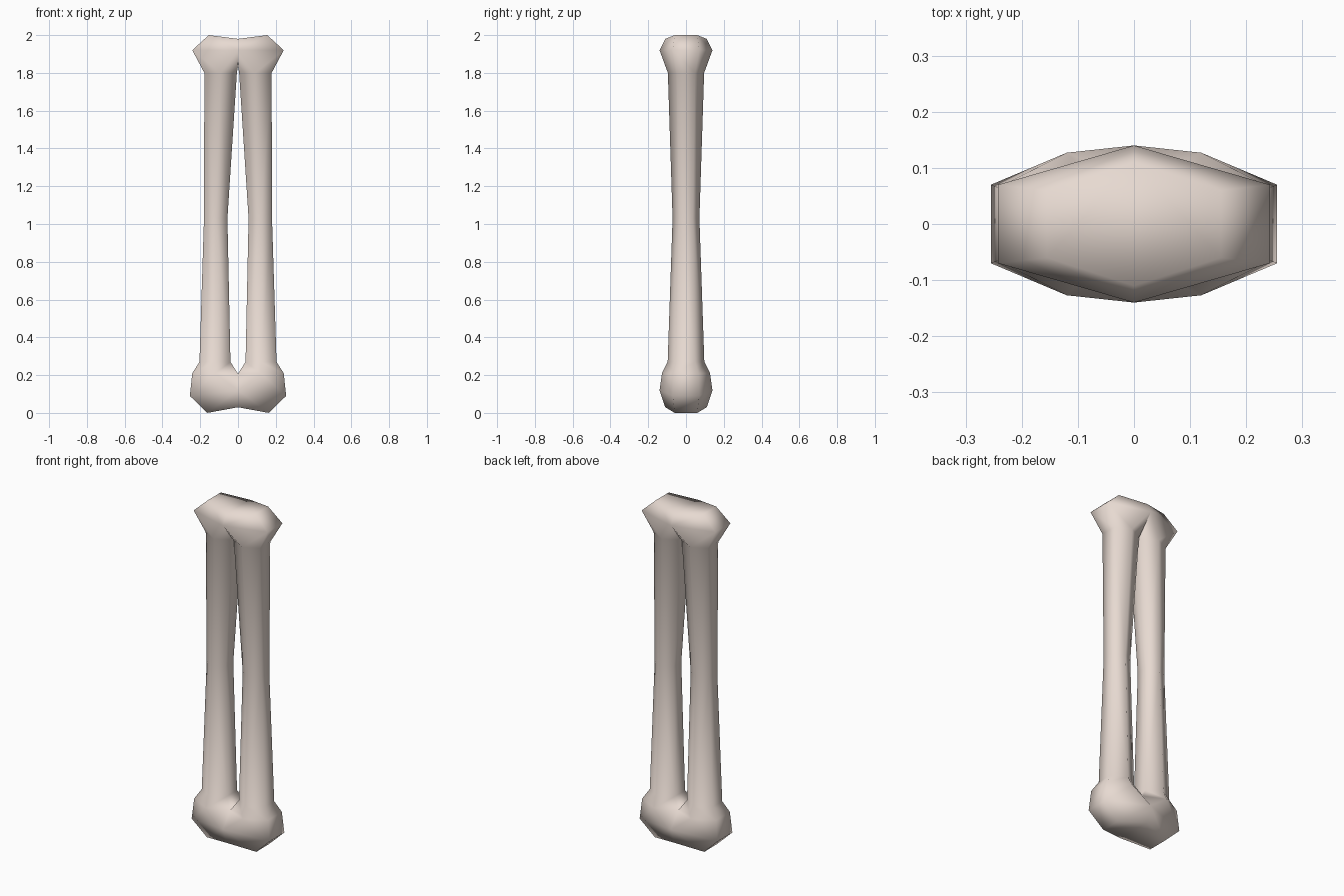
import bpy, bmesh
from mathutils import Matrix

if "Cube" in bpy.data.objects:
    bpy.data.objects.remove(bpy.data.objects["Cube"])

bm = bmesh.new()


def pair(x, y, z):
    """Front and back vertex at the same x and z."""
    return bm.verts.new((x, -y, z)), bm.verts.new((x, y, z))


def strip(*pairs):
    """Faces on both the front and the back side."""
    for s in (0, 1):
        bm.faces.new([p[s] for p in pairs])


def across(a, b):
    """Face joining front to back."""
    bm.faces.new((a[0], a[1], b[1], b[0]))


def shaft_ring(outer, mid, inner, side_y, mid_y, z):
    return pair(outer, side_y, z), pair(mid, mid_y, z), pair(inner, side_y, z)


# Right shaft: three hexagonal rings
rings = [shaft_ring(0.178, 0.092, 0.006, 0.048, 0.096, 1.80),
         shaft_ring(0.180, 0.118, 0.056, 0.036, 0.071, 1.03),
         shaft_ring(0.204, 0.122, 0.040, 0.048, 0.097, 0.27)]
for a, b in zip(rings, rings[1:]):
    across(a[0], b[0])
    strip(a[0], a[1], b[1], b[0])
    strip(a[1], a[2], b[2], b[1])
    across(a[2], b[2])

# Upper knuckle, right half
o, m, i = rings[0]
cap, cap_mid = pair(0.155, 0.06, 2.0), pair(0, 0.11, 1.98)
wide, wide_mid = pair(0.242, 0.07, 1.92), pair(0, 0.14, 1.92)
crotch = pair(0, 0.055, 1.835)
across(cap, cap_mid)
across(cap, wide)
strip(cap, cap_mid, wide_mid, wide)
across(wide, o)
strip(wide, wide_mid, m, o)
strip(wide_mid, crotch, i, m)
across(crotch, i)

# Lower knuckle, right half, with one extra ring
o, m, i = rings[2]
cap, cap_mid = pair(0.162, 0.06, 0.0), pair(0, 0.11, 0.03)
wide, wide_mid = pair(0.255, 0.07, 0.09), pair(0, 0.14, 0.12)
neck, neck_mid = pair(0.242, 0.065, 0.21), pair(0.12, 0.127, 0.21)
crotch = pair(0, 0.075, 0.207)
across(cap, cap_mid)
across(cap, wide)
strip(cap, cap_mid, wide_mid, wide)
across(wide, neck)
strip(wide, wide_mid, neck_mid, neck)
across(neck, o)
strip(neck, neck_mid, m, o)
strip(wide_mid, crotch, neck_mid)
strip(neck_mid, crotch, i, m)
across(crotch, i)

# Mirror to the left half
bmesh.ops.mirror(bm, geom=bm.verts[:] + bm.edges[:] + bm.faces[:],
                 matrix=Matrix.Identity(4), merge_dist=0.0001, axis='X')
bmesh.ops.remove_doubles(bm, verts=bm.verts[:], dist=0.0002)
bmesh.ops.recalc_face_normals(bm, faces=bm.faces[:])
for f in bm.faces:
    f.smooth = True

mesh = bpy.data.meshes.new("forearm_bones")
bm.to_mesh(mesh)
bm.free()
obj = bpy.data.objects.new("forearm_bones", mesh)
bpy.context.collection.objects.link(obj)

# Bone colour
mat = bpy.data.materials.new("bone")
mat.diffuse_color = (0.80, 0.70, 0.64, 1)
mat.use_nodes = True
mat.node_tree.nodes["Principled BSDF"].inputs["Base Color"].default_value = mat.diffuse_color
mesh.materials.append(mat)
